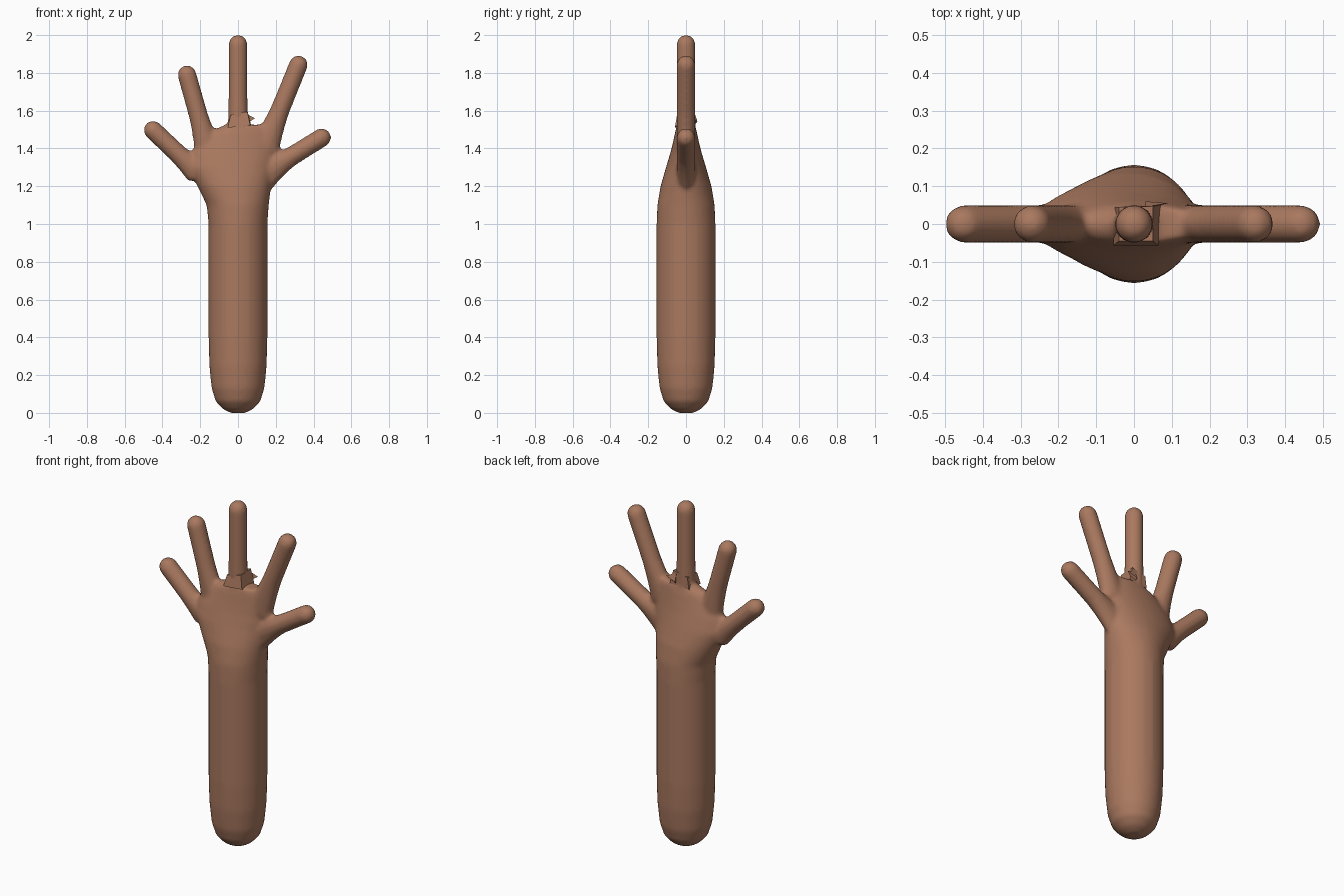
import bpy, bmesh, math
from mathutils import Vector

if "Cube" in bpy.data.objects:
    bpy.data.objects.remove(bpy.data.objects["Cube"])

skin = bpy.data.materials.new("brown skin")
skin.use_nodes = True
COLOUR = (0.40, 0.19, 0.115, 1)
skin.diffuse_color = COLOUR
bsdf = skin.node_tree.nodes["Principled BSDF"]
bsdf.inputs["Base Color"].default_value = COLOUR
bsdf.inputs["Roughness"].default_value = 0.8


def loft(bm, rings, axis, sides=24):
    """Closed tube through rings of (centre, half width, half depth), square to axis."""
    across = Vector((0, 1, 0)).cross(axis)
    loops = []
    for centre, rx, ry in rings:
        loops.append([bm.verts.new(centre + across * rx * math.cos(a) + Vector((0, ry * math.sin(a), 0)))
                      for a in (math.tau * i / sides for i in range(sides))])
    for low, high in zip(loops, loops[1:]):
        for i in range(sides):
            j = (i + 1) % sides
            bm.faces.new((low[i], low[j], high[j], high[i]))
    bm.faces.new(loops[0][::-1])
    bm.faces.new(loops[-1])


def finger(bm, base, tip, flare, radius=0.05):
    """Round-tipped finger, wider in the plane of the hand at its base."""
    base, tip = Vector((base[0], 0, base[1])), Vector((tip[0], 0, tip[1]))
    axis = (tip - base).normalized()
    rings = []
    for t in (0, 0.15, 0.3, 0.45, 0.7, 1):
        wide = max(0, 1 - t / 0.5) ** 1.5
        rings.append((base.lerp(tip, t), radius + (flare - radius) * wide, radius))
    for k in range(1, 7):
        a = math.radians(14.5 * k)
        r = radius * math.cos(a)
        rings.append((tip + axis * radius * math.sin(a), r, r))
    loft(bm, rings, axis)


def finish(name, bm):
    bmesh.ops.recalc_face_normals(bm, faces=bm.faces)
    mesh = bpy.data.meshes.new(name)
    bm.to_mesh(mesh)
    bm.free()
    mesh.materials.append(skin)
    obj = bpy.data.objects.new(name, mesh)
    bpy.context.collection.objects.link(obj)
    return obj


# Forearm and palm: height, right edge, left edge, half depth
profile = [
    (0.0, -0.04, 0.04, 0.04), (0.02, -0.08, 0.08, 0.08), (0.06, -0.118, 0.118, 0.118),
    (0.13, -0.14, 0.14, 0.14), (0.25, -0.152, 0.152, 0.152), (0.4, -0.156, 0.156, 0.156),
    (1.0, -0.156, 0.156, 0.156), (1.1, -0.166, 0.163, 0.152), (1.2, -0.215, 0.175, 0.135),
    (1.3, -0.265, 0.185, 0.106), (1.38, -0.25, 0.195, 0.082), (1.44, -0.2, 0.2, 0.067),
    (1.49, -0.15, 0.195, 0.057), (1.525, -0.07, 0.17, 0.048),
]
bm = bmesh.new()
loft(bm, [(Vector(((l + r) / 2, 0, z)), (r - l) / 2, d) for z, l, r, d in profile],
     Vector((0, 0, 1)), 32)

# Fingers and thumb
finger(bm, (-0.21, 1.27), (-0.45, 1.497), 0.07)
finger(bm, (-0.155, 1.38), (-0.27, 1.79), 0.075)
finger(bm, (0, 1.40), (0, 1.952), 0.06)
finger(bm, (0.14, 1.40), (0.32, 1.843), 0.08)
finger(bm, (0.14, 1.27), (0.443, 1.457), 0.09)
hand = finish("arm_and_hand", bm)

# Fuse the parts into one soft skin
remesh = hand.modifiers.new("fuse", 'REMESH')
remesh.mode = 'VOXEL'
remesh.voxel_size = 0.012
remesh.use_smooth_shade = True
soften = hand.modifiers.new("soften", 'SMOOTH')
soften.factor = 0.5
soften.iterations = 7

# Squared skin fold round the base of the middle finger
bm = bmesh.new()
lower = [(-0.055, -0.057, 1.51), (0.065, -0.057, 1.52), (0.07, 0.05, 1.52), (-0.05, 0.045, 1.51)]
upper = [(-0.04, -0.045, 1.575), (0.05, -0.045, 1.595), (0.05, 0.047, 1.6), (-0.04, 0.045, 1.58)]
low, high = [[bm.verts.new(p) for p in ring] for ring in (lower, upper)]
for i in range(4):
    j = (i + 1) % 4
    bm.faces.new((low[i], low[j], high[j], high[i]))
bm.faces.new(low[::-1])
bm.faces.new(high)
finish("finger_fold", bm)

# Small pointed flap behind the fold
bm = bmesh.new()
flap = [bm.verts.new(p) for p in
        ((0.03, 0.04, 1.52), (0.03, 0.06, 1.54), (0.03, 0.045, 1.59), (0.09, 0.055, 1.56))]
for a, b, c in ((0, 1, 2), (0, 1, 3), (1, 2, 3), (0, 2, 3)):
    bm.faces.new((flap[a], flap[b], flap[c]))
finish("fold_flap", bm)
